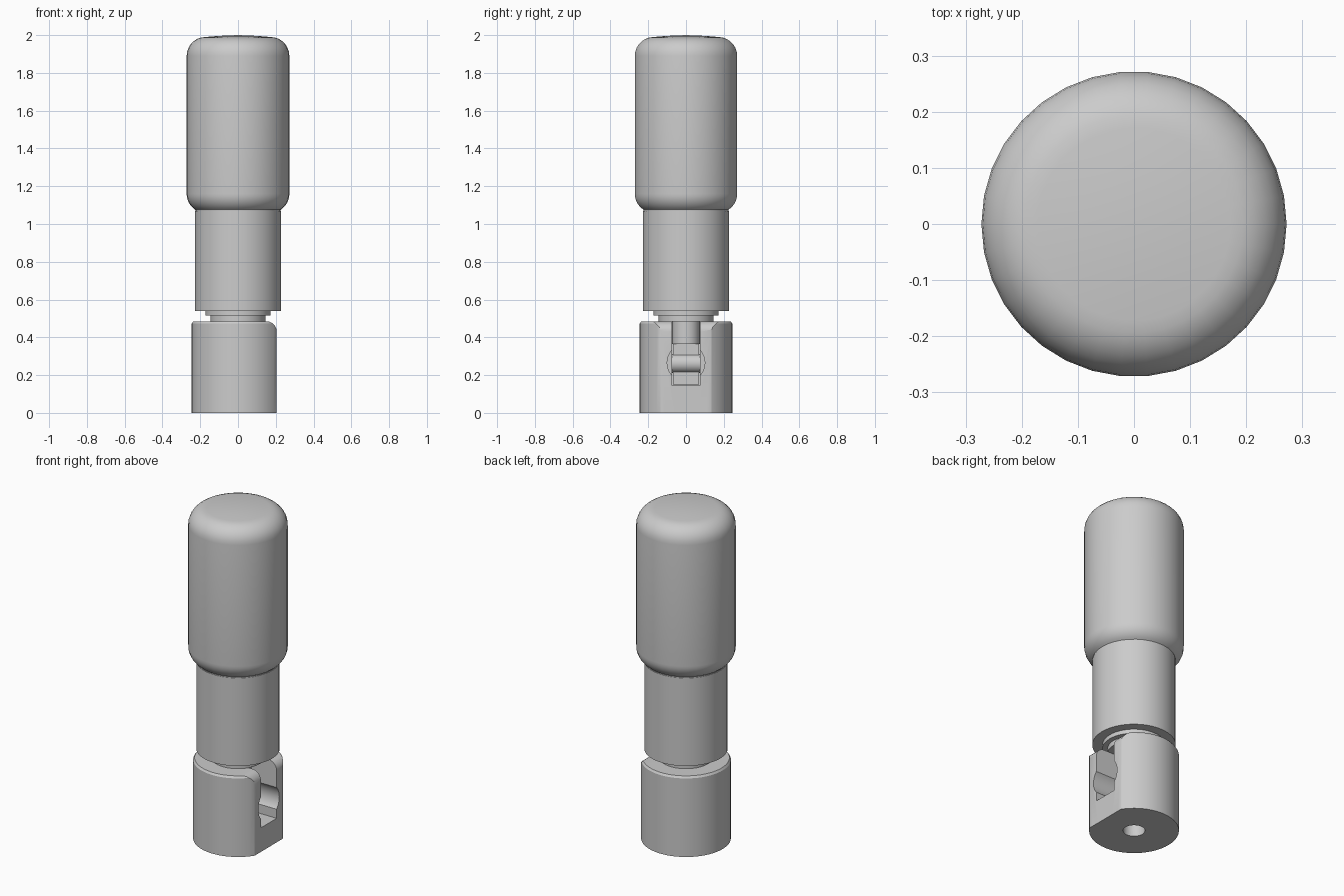
import bpy
import bmesh
from math import pi, sin, cos, radians
from mathutils import Matrix

default = bpy.data.objects.get("Cube")
if default:
    bpy.data.objects.remove(default, do_unlink=True)

grey = bpy.data.materials.new("light_grey")
grey.use_nodes = True
colour = (0.6, 0.6, 0.6, 1)
grey.diffuse_color = colour
grey.node_tree.nodes["Principled BSDF"].inputs["Base Color"].default_value = colour


def make(name, bm):
    bmesh.ops.recalc_face_normals(bm, faces=bm.faces)
    mesh = bpy.data.meshes.new(name)
    bm.to_mesh(mesh)
    bm.free()
    mesh.materials.append(grey)
    obj = bpy.data.objects.new(name, mesh)
    bpy.context.collection.objects.link(obj)
    return obj


def activate(obj):
    bpy.ops.object.select_all(action='DESELECT')
    obj.select_set(True)
    bpy.context.view_layer.objects.active = obj


def smooth(obj):
    activate(obj)
    bpy.ops.object.shade_smooth_by_angle(angle=radians(32))


def arc(cx, cz, rx, rz, start, end, steps=7):
    angles = [radians(start + (end - start) * i / steps) for i in range(steps + 1)]
    return [(cx + rx * cos(a), cz + rz * sin(a)) for a in angles]


def lathe(name, profile, sides):
    # Revolve a radius and height profile around the z axis
    bm = bmesh.new()
    verts = [bm.verts.new((r, 0, z)) for r, z in profile]
    edges = [bm.edges.new(pair) for pair in zip(verts, verts[1:])]
    bmesh.ops.spin(bm, geom=verts + edges, cent=(0, 0, 0), axis=(0, 0, 1),
                   angle=2 * pi, steps=sides)
    bmesh.ops.remove_doubles(bm, verts=bm.verts, dist=0.0001)
    return make(name, bm)


def box(name, low, high):
    bm = bmesh.new()
    bmesh.ops.create_cube(bm, size=1)
    for v in bm.verts:
        v.co = [a if c < 0 else b for c, a, b in zip(v.co, low, high)]
    return make(name, bm)


def cylinder(name, radius, length, centre, axis, sides=32):
    bm = bmesh.new()
    turn = Matrix.Rotation(pi / 2, 4, axis) if axis else Matrix()
    bmesh.ops.create_cone(bm, cap_ends=True, segments=sides, radius1=radius,
                          radius2=radius, depth=length,
                          matrix=Matrix.Translation(centre) @ turn)
    return make(name, bm)


def cut(target, cutter):
    cutter.hide_render = True
    mod = target.modifiers.new("cut", 'BOOLEAN')
    mod.operation = 'DIFFERENCE'
    mod.solver = 'EXACT'
    mod.object = cutter
    activate(target)
    bpy.ops.object.modifier_apply(modifier=mod.name)
    bpy.data.objects.remove(cutter, do_unlink=True)


# Rounded grip with a slightly domed top
grip = lathe("grip", [(0, 1.06), (0.225, 1.06)]
             + arc(0.172, 1.16, 0.1, 0.1, -57, 0)
             + arc(0.172, 1.89, 0.1, 0.1, 0, 90)
             + [(0.1, 1.996), (0, 2)], 34)
smooth(grip)

# Sleeve and the stepped collar beneath it
sleeve = lathe("sleeve", [(0, 0.54), (0.228, 0.54), (0.228, 1.07), (0, 1.07)], 48)
smooth(sleeve)
collar = lathe("collar", [(0, 0.485), (0.145, 0.485), (0.145, 0.515),
                          (0.173, 0.515), (0.173, 0.545), (0, 0.545)], 48)
smooth(collar)

# Base cylinder with a small chamfer on its top rim
base = lathe("base", [(0, 0), (0.245, 0), (0.245, 0.473), (0.237, 0.485), (0, 0.485)], 64)

# Flat side with a rounded upper edge
bm = bmesh.new()
outline = ([(0.4, -0.1), (0.205, -0.1)] + arc(0.15, 0.43, 0.055, 0.055, 0, 90)
           + [(0.15, 0.6), (0.4, 0.6)])
face = bm.faces.new([bm.verts.new((x, -0.4, z)) for x, z in outline])
side = bmesh.ops.extrude_face_region(bm, geom=[face])["geom"]
bmesh.ops.translate(bm, vec=(0, 0.8, 0),
                    verts=[g for g in side if isinstance(g, bmesh.types.BMVert)])
cut(base, make("flat_cutter", bm))

# Slot, round recess in the flat side and hole in the underside
cut(base, box("slot_cutter", (-0.085, -0.075, 0.145), (0.4, 0.075, 0.6)))
cut(base, cylinder("recess_cutter", 0.1, 0.4, (0.26, 0, 0.265), 'Y'))
cut(base, cylinder("hole_cutter", 0.06, 0.24, (0, 0, 0), None))
smooth(base)

# Stem, its tongue and the cross pin inside the slot
smooth(cylinder("stem", 0.073, 0.15, (0, 0, 0.44), None))
box("tongue", (-0.08, -0.07, 0.15), (0.02, 0.07, 0.375))
smooth(cylinder("cross_pin", 0.05, 0.17, (0, 0, 0.262), 'X'))
